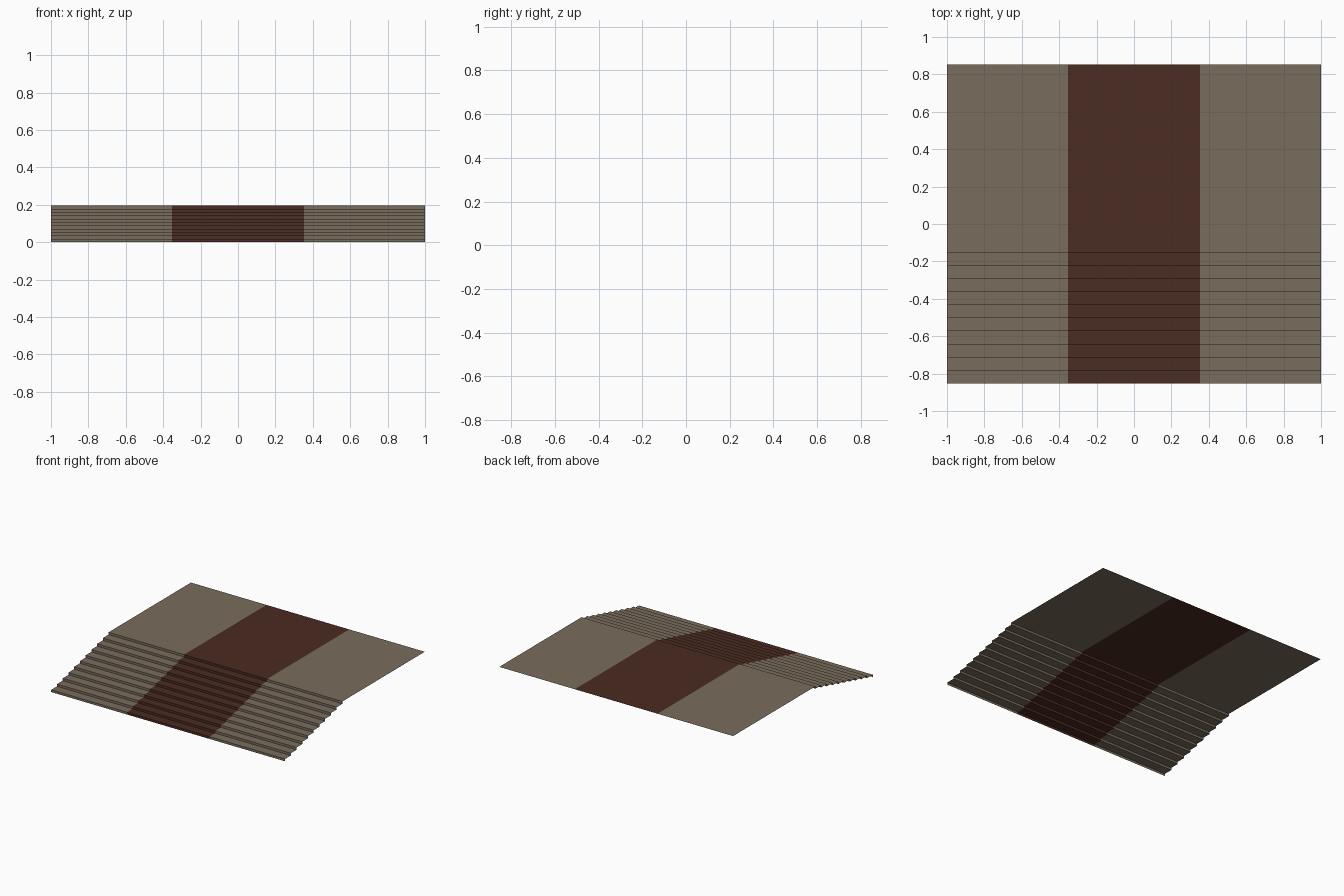
import bpy

if "Cube" in bpy.data.objects:
    bpy.data.objects.remove(bpy.data.objects["Cube"])

# Flat colours
def material(name, rgb):
    m = bpy.data.materials.new(name)
    m.diffuse_color = (*rgb, 1)
    m.use_nodes = True
    m.node_tree.nodes["Principled BSDF"].inputs["Base Color"].default_value = m.diffuse_color
    return m

stone = material("tan stone", (0.19, 0.15, 0.107))
carpet = material("dark red carpet", (0.070, 0.025, 0.016))

# Side profile: eleven risers, ten treads, then a long landing
RISERS, TREAD, HEIGHT = 11, 0.07, 0.195
FRONT, BACK = -0.853, 0.853
rise = HEIGHT / RISERS
profile = [(FRONT, 0)]
for i in range(RISERS):
    y = FRONT + i * TREAD
    profile += [(y, (i + 1) * rise), (y + TREAD, (i + 1) * rise)]
profile[-1] = (BACK, HEIGHT)

# Open sheet swept across x between two edges
def strip(name, x0, x1, mat):
    verts = [(x, y, z) for y, z in profile for x in (x0, x1)]
    faces = [(2 * i, 2 * i + 1, 2 * i + 3, 2 * i + 2) for i in range(len(profile) - 1)]
    mesh = bpy.data.meshes.new(name)
    mesh.from_pydata(verts, [], faces)
    mesh.materials.append(mat)
    bpy.context.collection.objects.link(bpy.data.objects.new(name, mesh))

# Stone on both sides, carpet runner down the middle
strip("left_stone_steps", -1, -0.354, stone)
strip("carpet_runner", -0.354, 0.354, carpet)
strip("right_stone_steps", 0.354, 1, stone)
